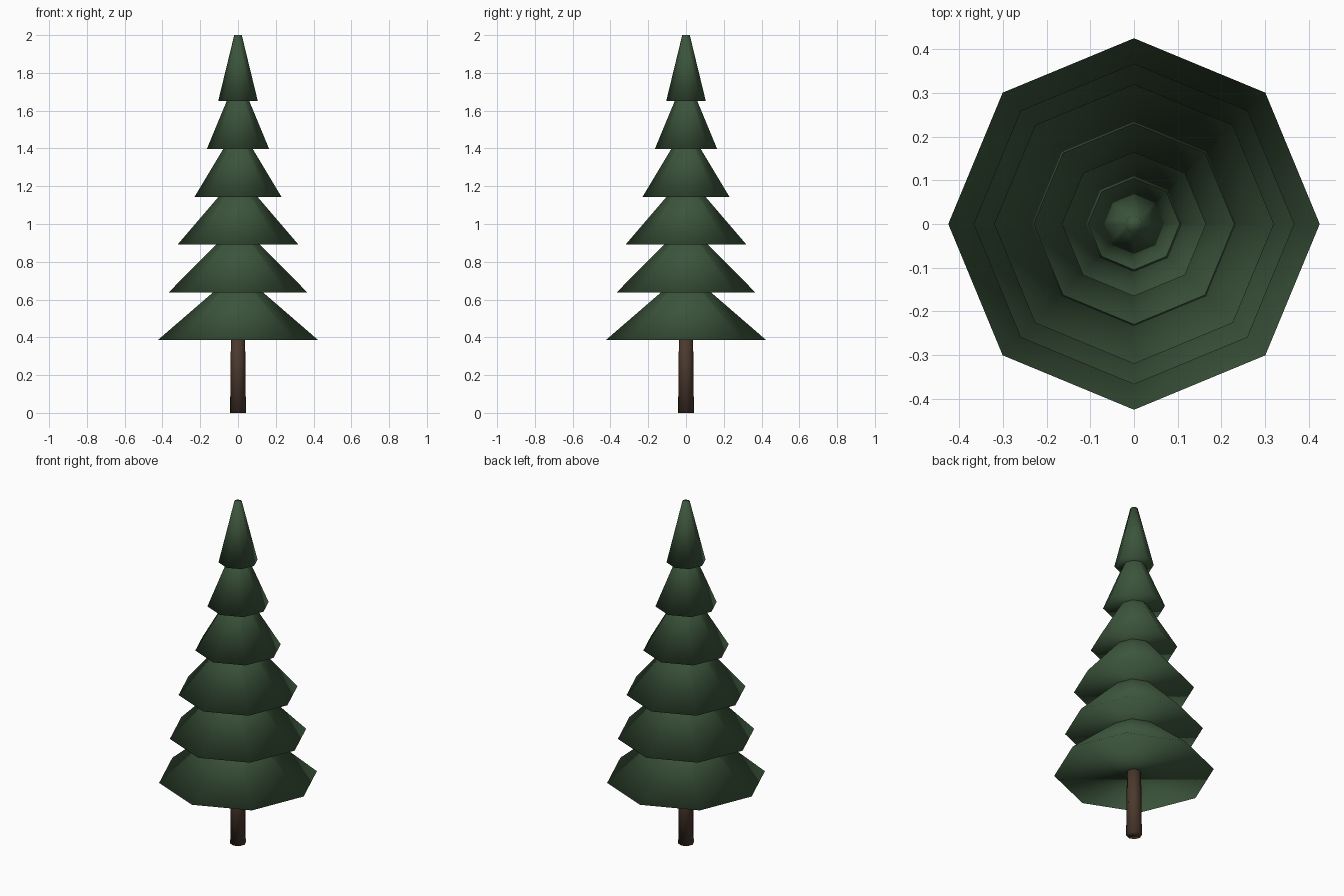
import bpy

cube = bpy.data.objects.get("Cube")
if cube:
    bpy.data.objects.remove(cube, do_unlink=True)


def make_material(name, color):
    mat = bpy.data.materials.new(name)
    mat.use_nodes = True
    mat.diffuse_color = color
    mat.node_tree.nodes["Principled BSDF"].inputs["Base Color"].default_value = color
    return mat


def add_frustum(name, bottom_radius, top_radius, base_z, height, mat):
    bpy.ops.mesh.primitive_cone_add(
        vertices=8, radius1=bottom_radius, radius2=top_radius, depth=height,
        location=(0, 0, base_z + height / 2))
    obj = bpy.context.object
    obj.name = name
    obj.data.materials.append(mat)
    bpy.ops.object.shade_smooth()
    return obj


needles = make_material("dark pine green", (0.045, 0.09, 0.045, 1))
bark = make_material("dark bark brown", (0.07, 0.04, 0.026, 1))

# Slightly tapered trunk, reaching into the lowest tier
add_frustum("trunk", 0.042, 0.037, 0, 0.45, bark)

# Overlapping octagonal branch tiers, all equally tall with a blunt tip
TIER_HEIGHT = 0.35
TIP_RADIUS = 0.02
FIRST_BASE = 0.385
SPACING = 0.253
for i, radius in enumerate((0.425, 0.367, 0.32, 0.23, 0.165, 0.105)):
    add_frustum(f"branch_tier_{i + 1}", radius, TIP_RADIUS,
                FIRST_BASE + i * SPACING, TIER_HEIGHT, needles)
